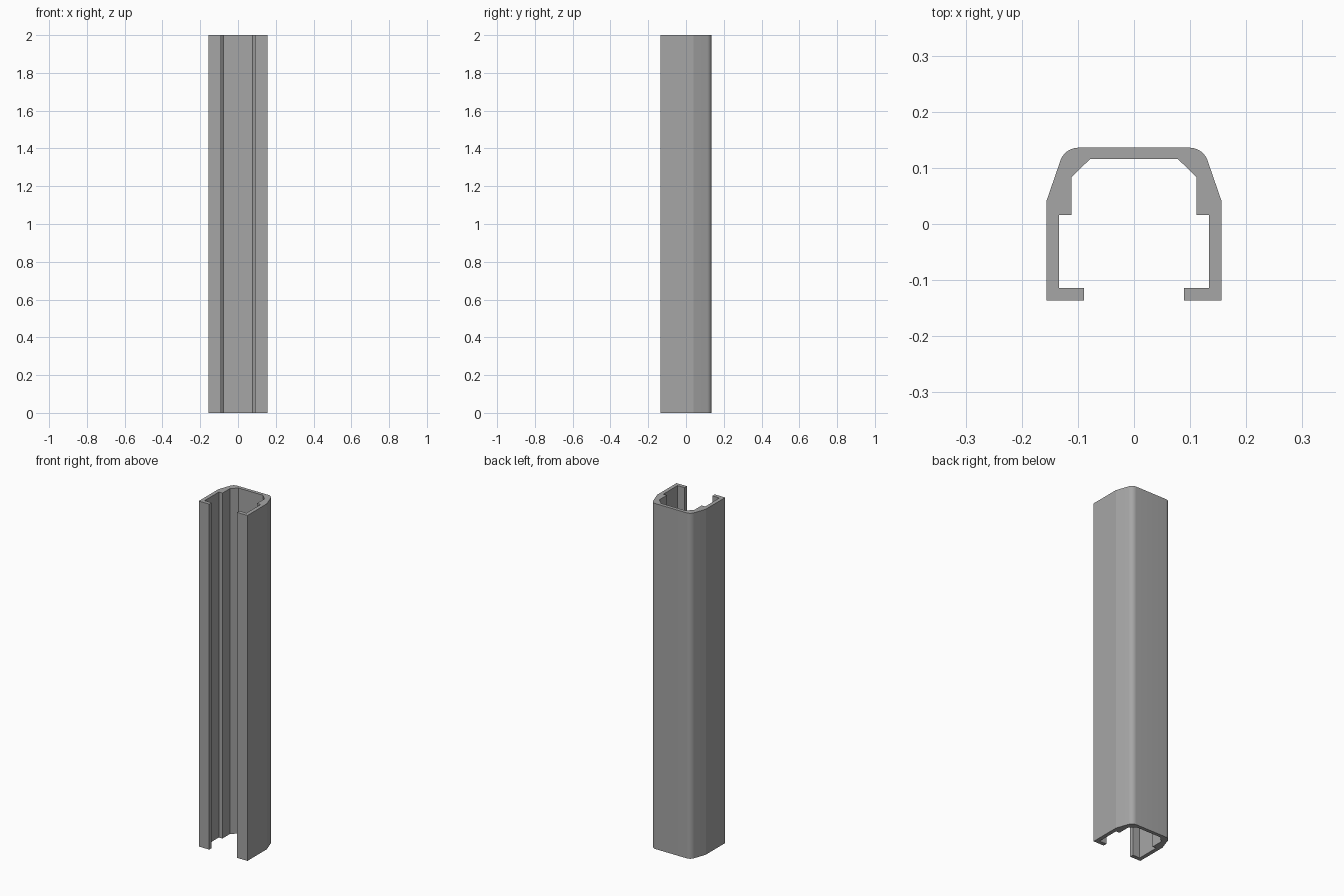
import bpy, bmesh, math

if "Cube" in bpy.data.objects:
    bpy.data.objects.remove(bpy.data.objects["Cube"])

HEIGHT = 2.0

# Right half of the channel cross-section: outer lip, wall and sloped shoulder
half = [(0.089, -0.114), (0.089, -0.136), (0.156, -0.136), (0.156, 0.041)]

# Rounded outer corner between the shoulder and the flat back
cx, r, back = 0.099, 0.034, 0.136
start, steps = math.radians(19), 10
for i in range(steps + 1):
    a = start + (math.pi / 2 - start) * i / steps
    half.append((cx + r * math.cos(a), back - r + r * math.sin(a)))

# Inner side: chamfer, thick shoulder, step and lip recess
inner = [(0.134, -0.114), (0.134, 0.016), (0.111, 0.016),
         (0.111, 0.084), (0.078, 0.116)]

# Full closed outline, mirrored across x = 0
right = inner[::-1] + half
mirror = [(-x, y) for x, y in right]
outline = inner[::-1] + half + [(-x, y) for x, y in (inner[::-1] + half)[::-1]]

# Extrude the outline into the rail
bm = bmesh.new()
face = bm.faces.new([bm.verts.new((x, y, 0)) for x, y in outline])
ext = bmesh.ops.extrude_face_region(bm, geom=[face])
top = [g for g in ext["geom"] if isinstance(g, bmesh.types.BMVert)]
bmesh.ops.translate(bm, verts=top, vec=(0, 0, HEIGHT))
bmesh.ops.recalc_face_normals(bm, faces=bm.faces)
mesh = bpy.data.meshes.new("channel_rail")
bm.to_mesh(mesh)
bm.free()

rail = bpy.data.objects.new("channel_rail", mesh)
bpy.context.collection.objects.link(rail)

# Plain grey material
grey = bpy.data.materials.new("metal_grey")
grey.diffuse_color = (0.38, 0.38, 0.38, 1)
grey.use_nodes = True
grey.node_tree.nodes["Principled BSDF"].inputs["Base Color"].default_value = grey.diffuse_color
mesh.materials.append(grey)

# Smooth rounded corners, keep the edges crisp
bpy.context.view_layer.objects.active = rail
rail.select_set(True)
bpy.ops.object.shade_smooth_by_angle(angle=math.radians(15))
